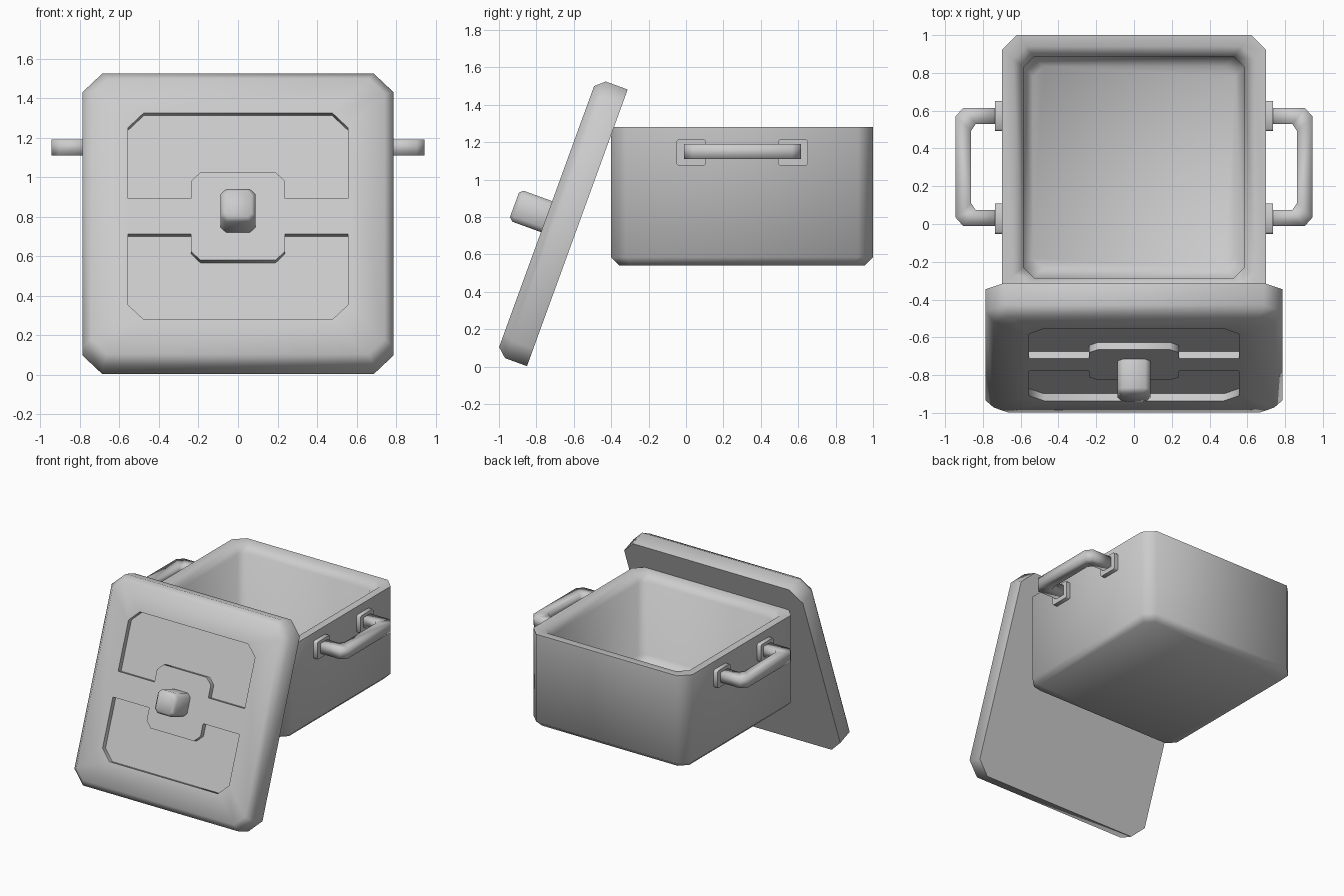
import bpy, bmesh, math
from mathutils import Matrix

if "Cube" in bpy.data.objects:
    bpy.data.objects.remove(bpy.data.objects["Cube"])

grey = bpy.data.materials.new("light_grey")
grey.diffuse_color = (0.6, 0.6, 0.6, 1)
grey.use_nodes = True
grey.node_tree.nodes["Principled BSDF"].inputs["Base Color"].default_value = grey.diffuse_color


def skin(name, rings, mat=Matrix(), angle=50):
    """Bridge a stack of equal rings, cap both ends, smooth below the angle."""
    bm = bmesh.new()
    loops = [[bm.verts.new(p) for p in r] for r in rings]
    n = len(rings[0])
    for a, b in zip(loops, loops[1:]):
        for i in range(n):
            j = (i + 1) % n
            bm.faces.new((a[i], a[j], b[j], b[i]))
    bm.faces.new(loops[0][::-1])
    bm.faces.new(loops[-1])
    bm.transform(mat)
    bmesh.ops.recalc_face_normals(bm, faces=bm.faces[:])
    for f in bm.faces:
        f.smooth = True
    for e in bm.edges:
        e.smooth = e.calc_face_angle(0) < math.radians(angle)
    me = bpy.data.meshes.new(name)
    bm.to_mesh(me)
    bm.free()
    me.materials.append(grey)
    ob = bpy.data.objects.new(name, me)
    bpy.context.collection.objects.link(ob)
    return ob


def octo(hx, hy, c, z):
    """Rectangle with chamfered corners."""
    return [(hx, -hy + c, z), (hx, hy - c, z), (hx - c, hy, z), (-hx + c, hy, z),
            (-hx, hy - c, z), (-hx, -hy + c, z), (-hx + c, -hy, z), (hx - c, -hy, z)]


def square_rings(spec):
    return [octo(h, h, c, z) for h, c, z in spec]


# pot body: outside, rim, bevelled lip, inner wall and floor
skin("pot_body", square_rings([
    (0.655, 0.06, 0.54), (0.70, 0.08, 0.585), (0.70, 0.08, 1.28),
    (0.64, 0.07, 1.28), (0.585, 0.055, 1.225), (0.585, 0.055, 0.65),
    (0.535, 0.055, 0.60)]), Matrix.Translation((0, 0.3, 0)))

# leaning lid with a recessed panel
lean = Matrix.Translation((0, -0.581, 0.742)) @ Matrix.Rotation(math.radians(70), 4, 'X')
skin("lid", square_rings([
    (0.787, 0.1, 0), (0.787, 0.1, 0.125), (0.742, 0.08, 0.175),
    (0.557, 0.08, 0.175), (0.557, 0.08, 0.135)]), lean)

# raised strap and centre plate across the recess
q = [(0.557, 0.096), (0.237, 0.096), (0.237, 0.19), (0.19, 0.237)]
outline = (q + [(-x, y) for x, y in q[::-1]]
           + [(-x, -y) for x, y in q] + [(x, -y) for x, y in q[::-1]])
skin("lid_strap", [[(x, y, z) for x, y in outline] for z in (0.13, 0.175)], lean)

# lid knob
skin("lid_knob", square_rings([
    (0.088, 0.028, 0.17), (0.088, 0.028, 0.337), (0.07, 0.022, 0.358)]), lean)

# side handles and their mounting plates
half = [((0.72, 0.312), (0.72, 0.228)), ((0.905, 0.312), (0.838, 0.228)),
        ((0.945, 0.267), (0.862, 0.192))]
pairs = half + [((a, -b), (c, -d)) for (a, b), (c, d) in half[::-1]]
for side, label in ((1, "right"), (-1, "left")):
    rings = [[(side * x, y + 0.302, z) for (x, y), z in
              ((o, 1.11), (o, 1.19), (i, 1.19), (i, 1.11))] for o, i in pairs]
    skin(label + "_handle", rings, angle=100)
    for k, y in enumerate((0.028, 0.572)):
        m = (Matrix.Translation((side * 0.69, y, 1.145))
             @ Matrix.Rotation(side * math.pi / 2, 4, 'Y'))
        skin(f"{label}_handle_plate_{k + 1}",
             [octo(0.07, 0.08, 0.01, z) for z in (0, 0.045)], m)
